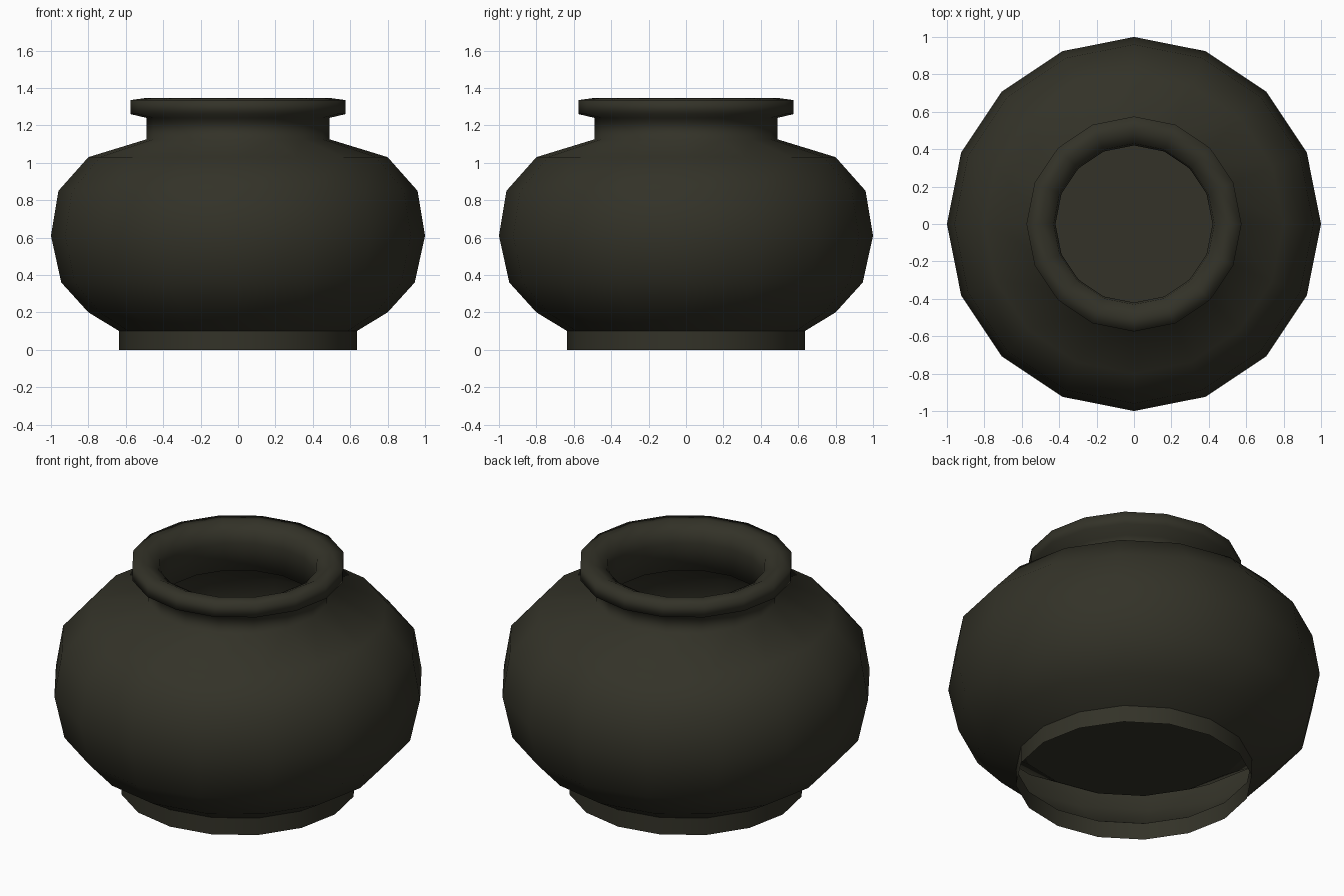
import bpy, math

if "Cube" in bpy.data.objects:
    bpy.data.objects.remove(bpy.data.objects["Cube"])

SIDES = 16

glaze = bpy.data.materials.new("dark_olive")
glaze.diffuse_color = (0.033, 0.032, 0.021, 1)
glaze.use_nodes = True
glaze.node_tree.nodes["Principled BSDF"].inputs["Base Color"].default_value = glaze.diffuse_color


def lathe(name, profile):
    """Spin an (r, z) profile around z; r = 0 makes a single pole vertex."""
    verts, rings, faces = [], [], []
    for r, z in profile:
        if r == 0:
            rings.append([len(verts)] * SIDES)
            verts.append((0, 0, z))
        else:
            rings.append([len(verts) + i for i in range(SIDES)])
            for i in range(SIDES):
                a = 2 * math.pi * i / SIDES
                verts.append((r * math.cos(a), r * math.sin(a), z))
    for lo, hi in zip(rings, rings[1:]):
        for i in range(SIDES):
            j = (i + 1) % SIDES
            quad = [lo[i], lo[j], hi[j], hi[i]]
            faces.append(list(dict.fromkeys(quad)))
    mesh = bpy.data.meshes.new(name)
    mesh.from_pydata(verts, [], faces)
    mesh.materials.append(glaze)
    mesh.polygons.foreach_set("use_smooth", [True] * len(mesh.polygons))
    mesh.update()
    ob = bpy.data.objects.new(name, mesh)
    bpy.context.collection.objects.link(ob)
    return ob


# hollow foot ring
lathe("foot_ring", [(0.635, 0), (0.635, 0.10)])

# outer belly, neck, rolled lip, then inner wall
lathe("pot_body", [
    (0.635, 0.10), (0.80, 0.20), (0.945, 0.36), (1.0, 0.61), (0.96, 0.85),
    (0.80, 1.03), (0.49, 1.125), (0.49, 1.24), (0.575, 1.26), (0.575, 1.335),
    (0.50, 1.345), (0.43, 1.31), (0.42, 1.24), (0.42, 1.08), (0.74, 0.97),
    (0.88, 0.82), (0.92, 0.61), (0.87, 0.42), (0.635, 0.27)])

# raised inner floor
lathe("pot_floor", [(0.635, 0.27), (0, 0.27)])
